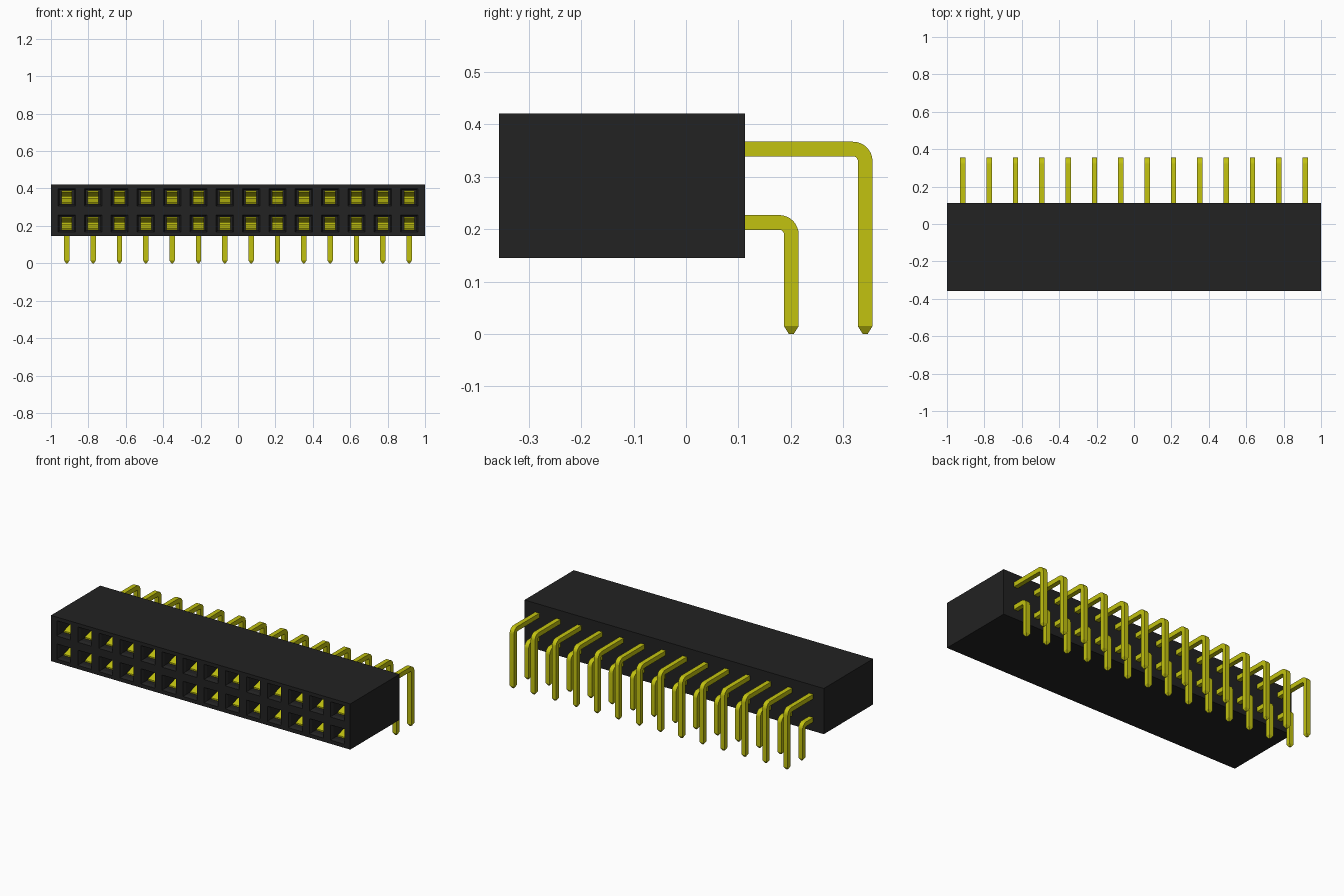
import bpy, bmesh, math
from mathutils import Vector

COUNT = 14
PITCH = 0.1408
FIRST_X = -PITCH * (COUNT - 1) / 2
ROWS = {"lower": (0.213, 0.201), "upper": (0.353, 0.342)}   # row height, leg y
FRONT, BACK, BOTTOM, TOP = -0.357, 0.113, 0.145, 0.421
HALF = 0.014          # half thickness of a pin
OPENING = 0.046       # half size of a socket opening

cube = bpy.data.objects.get("Cube")
if cube:
    bpy.data.objects.remove(cube, do_unlink=True)


def material(name, rgb):
    mat = bpy.data.materials.new(name)
    mat.use_nodes = True
    mat.diffuse_color = (*rgb, 1)
    mat.node_tree.nodes["Principled BSDF"].inputs["Base Color"].default_value = (*rgb, 1)
    return mat


black = material("black plastic", (0.016, 0.016, 0.016))
gold = material("yellow metal", (0.54, 0.54, 0.005))


def finish(name, bm, mat):
    bmesh.ops.recalc_face_normals(bm, faces=bm.faces)
    mesh = bpy.data.meshes.new(name)
    bm.to_mesh(mesh)
    bm.free()
    mesh.materials.append(mat)
    obj = bpy.data.objects.new(name, mesh)
    bpy.context.collection.objects.link(obj)
    return obj


def repeat(obj):
    mod = obj.modifiers.new("row", "ARRAY")
    mod.count = COUNT
    mod.use_relative_offset = False
    mod.use_constant_offset = True
    mod.constant_offset_displace = (PITCH, 0, 0)


def sweep(bm, sections):
    """Skin rectangles given as (y, z, angle, half width, half thickness)."""
    rings = []
    for y, z, angle, w, t in sections:
        n = Vector((0, -math.sin(angle), math.cos(angle))) * t
        c = Vector((0, y, z))
        side = Vector((w, 0, 0))
        rings.append([bm.verts.new(c + p) for p in (n + side, n - side, -n - side, -n + side)])
    for a, b in zip(rings, rings[1:]):
        for i in range(4):
            j = (i + 1) % 4
            bm.faces.new((a[i], a[j], b[j], b[i]))
    bm.faces.new(rings[0])
    bm.faces.new(rings[-1])


# Housing: block with its front cut into cells, then recessed sockets
bm = bmesh.new()
bmesh.ops.create_cube(bm, size=1)
for v in bm.verts:
    v.co = (v.co.x * 2, v.co.y * (BACK - FRONT) + (BACK + FRONT) / 2,
            v.co.z * (TOP - BOTTOM) + (TOP + BOTTOM) / 2)
centres = [(FIRST_X + i * PITCH, row[0]) for i in range(COUNT) for row in ROWS.values()]


def cut(co, normal):
    bmesh.ops.bisect_plane(bm, geom=bm.verts[:] + bm.edges[:] + bm.faces[:],
                           plane_co=co, plane_no=normal)


for sign in (-1, 1):
    for i in range(COUNT):
        cut((FIRST_X + i * PITCH + sign * OPENING, 0, 0), (1, 0, 0))
    for z, _ in ROWS.values():
        cut((0, 0, z + sign * OPENING), (0, 0, 1))

sockets = []
for f in bm.faces:
    c = f.calc_center_median()
    if f.normal.y < -0.9 and any(abs(c.x - x) < 0.01 and abs(c.z - z) < 0.01 for x, z in centres):
        sockets.append(f)
bmesh.ops.inset_individual(bm, faces=sockets, thickness=0.011, depth=-0.014)
walls = bmesh.ops.extrude_discrete_faces(bm, faces=sockets)["faces"]
for f in walls:
    bmesh.ops.translate(bm, verts=f.verts, vec=(0, 0.34, 0))
finish("housing", bm, black)

# Bent pins, one array for each row
for row, (z, leg_y) in ROWS.items():
    bm = bmesh.new()
    radius = 0.023
    path = [(0.02, z, 0, HALF, HALF)]
    for k in range(9):
        a = math.pi / 2 * k / 8
        path.append((leg_y - radius + radius * math.sin(a),
                     z - radius + radius * math.cos(a), -a, HALF, HALF))
    path.append((leg_y, 0.015, -math.pi / 2, HALF, HALF))
    path.append((leg_y, 0, -math.pi / 2, HALF / 3, HALF / 3))
    sweep(bm, path)
    pins = finish(row + "_pins", bm, gold)
    pins.location.x = FIRST_X
    repeat(pins)
    bpy.ops.object.select_all(action="DESELECT")
    pins.select_set(True)
    bpy.context.view_layer.objects.active = pins
    bpy.ops.object.shade_smooth_by_angle(angle=math.radians(30))

    # Spring contacts inside the sockets: two leaves that pinch together
    bm = bmesh.new()
    for s in (-1, 1):
        leaf = [(-0.315, 0.031), (-0.24, 0.009), (-0.20, 0.009), (-0.10, 0.026), (-0.02, 0.026)]
        sweep(bm, [(y, z + s * h, 0, 0.029, 0.004) for y, h in leaf])
    sweep(bm, [(-0.03, z, 0, 0.029, 0.03), (-0.02, z, 0, 0.029, 0.03)])
    contacts = finish(row + "_contacts", bm, gold)
    contacts.location.x = FIRST_X
    repeat(contacts)
